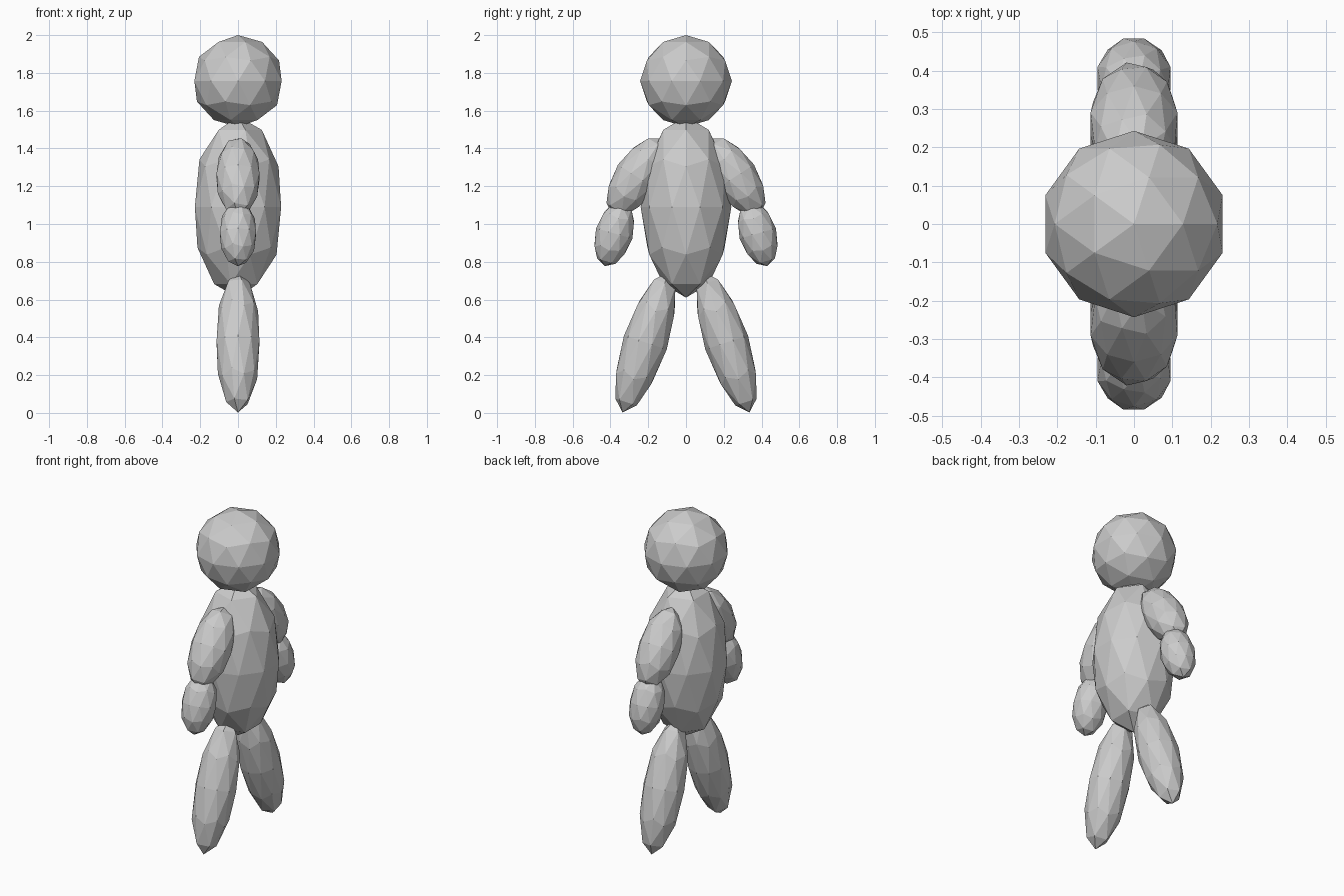
import bpy
import math

cube = bpy.data.objects.get("Cube")
if cube:
    bpy.data.objects.remove(cube, do_unlink=True)

# One plain grey for the whole figure
GREY = (0.6, 0.6, 0.6, 1.0)
grey = bpy.data.materials.new("plain_grey")
grey.use_nodes = True
grey.diffuse_color = GREY
grey.node_tree.nodes["Principled BSDF"].inputs["Base Color"].default_value = GREY


def ellipsoid(name, y, z, radius, half_length, tilt=0.0):
    """Low-poly flat-shaded ball, stretched along its own axis and tilted about x."""
    bpy.ops.mesh.primitive_ico_sphere_add(
        subdivisions=2, radius=1, location=(0, y, z),
        rotation=(math.radians(tilt), 0, 0))
    part = bpy.context.object
    part.name = name
    part.scale = (radius, radius, half_length)
    part.data.materials.append(grey)
    return part


# Head and body
ellipsoid("head", 0, 1.757, 0.243, 0.243)
ellipsoid("body", 0, 1.09, 0.24, 0.48)

# Limbs, mirrored to either side of the body
for end, side in (("front", -1), ("back", 1)):
    ellipsoid(end + "_upper_arm", side * 0.26, 1.25, 0.119, 0.24, side * 33)
    ellipsoid(end + "_forearm", side * 0.38, 0.95, 0.10, 0.18, side * 16)
    ellipsoid(end + "_leg", side * 0.215, 0.373, 0.119, 0.39, side * 18)
